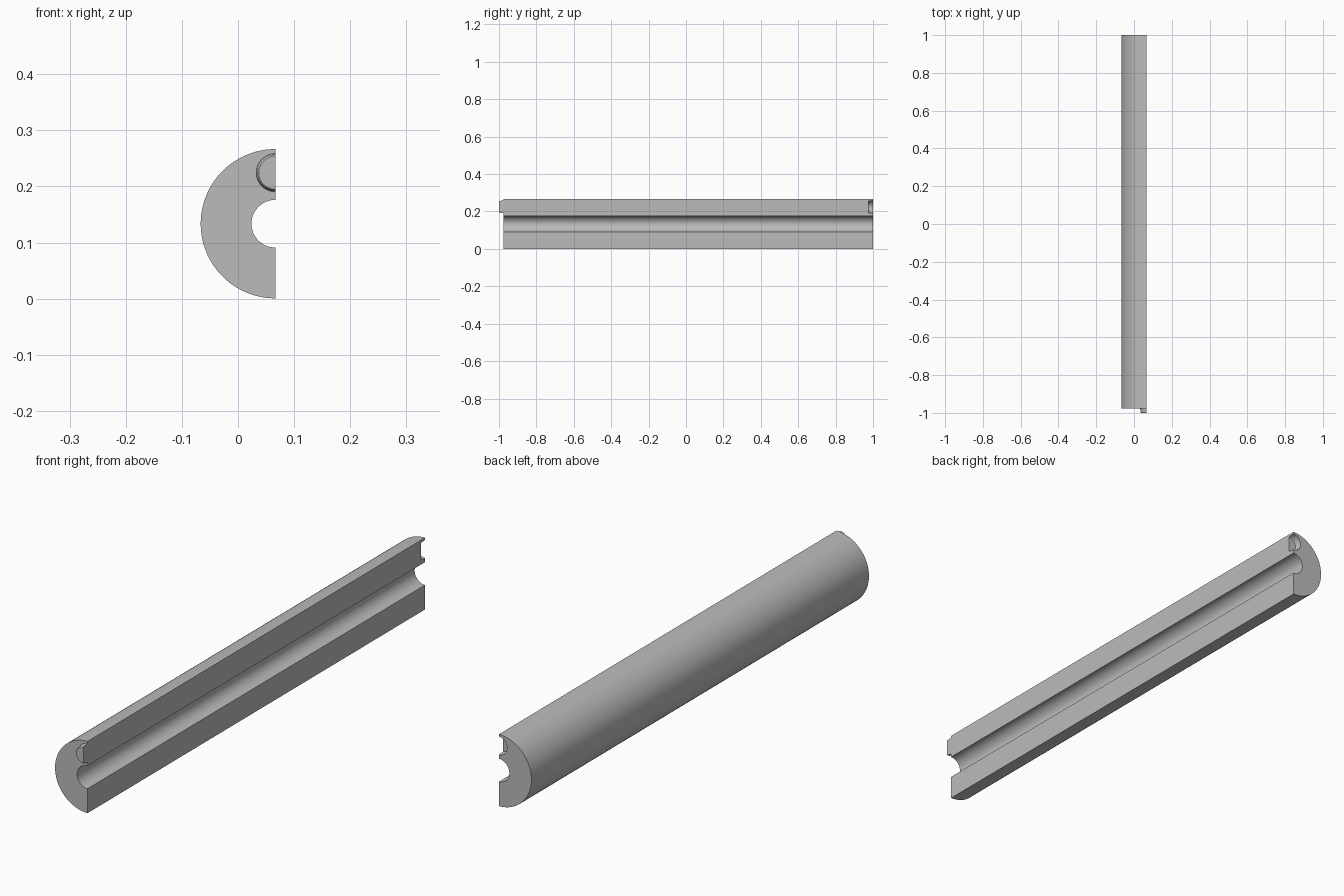
import bpy, bmesh
from math import pi, sin, cos

if "Cube" in bpy.data.objects:
    bpy.data.objects.remove(bpy.data.objects["Cube"])

CUT_X, AXIS_Z = 0.0665, 0.1335   # flat split plane and tube axis
OUTER, BORE = 0.133, 0.0425
FRONT, BACK = -0.976, 1.0
PIN_Z = 0.2245

grey = bpy.data.materials.new("plain grey")
grey.use_nodes = True
colour = (0.5, 0.5, 0.5, 1)
grey.diffuse_color = colour
grey.node_tree.nodes["Principled BSDF"].inputs["Base Color"].default_value = colour


def half_arc(radius, z, steps):
    """Points from top to bottom round the -x side."""
    return [(CUT_X - radius * sin(pi * i / steps), z + radius * cos(pi * i / steps))
            for i in range(steps + 1)]


def finish(name, bm):
    bmesh.ops.recalc_face_normals(bm, faces=bm.faces)
    mesh = bpy.data.meshes.new(name)
    bm.to_mesh(mesh)
    bm.free()
    mesh.materials.append(grey)
    obj = bpy.data.objects.new(name, mesh)
    bpy.context.collection.objects.link(obj)
    return obj


def activate(obj):
    bpy.ops.object.select_all(action='DESELECT')
    obj.select_set(True)
    bpy.context.view_layer.objects.active = obj


def turned(name, rings, full):
    """Turned plug along y from (radius, y) rings; half or full round."""
    bm = bmesh.new()
    loops = []
    for radius, y in rings:
        pts = half_arc(radius, PIN_Z, 32)
        if full:
            pts += [(2 * CUT_X - x, z) for x, z in pts[-2:0:-1]]
        loops.append([bm.verts.new((x, y, z)) for x, z in pts])
    count = len(loops[0])
    for a, b in zip(loops, loops[1:]):
        for i in range(count):
            j = (i + 1) % count
            bm.faces.new((a[i], a[j], b[j], b[i]))
    bm.faces.new(loops[0])
    bm.faces.new(loops[-1])
    return finish(name, bm)


# Half tube: C-shaped section drawn along y
bm = bmesh.new()
section = half_arc(OUTER, AXIS_Z, 64) + half_arc(BORE, AXIS_Z, 40)[::-1]
face = bm.faces.new([bm.verts.new((x, FRONT, z)) for x, z in section])
swept = bmesh.ops.extrude_face_region(bm, geom=[face], use_keep_orig=True)
verts = [v for v in swept["geom"] if isinstance(v, bmesh.types.BMVert)]
bmesh.ops.translate(bm, verts=verts, vec=(0, BACK - FRONT, 0))
tube = finish("half_tube", bm)

# Locating socket sunk into the back end
cutter = turned("socket_cutter", [(0.030, BACK - 0.025), (0.032, BACK - 0.022),
                                  (0.034, BACK + 0.01)], True)
cutter.hide_render = True
cut = tube.modifiers.new("socket", 'BOOLEAN')
cut.operation = 'DIFFERENCE'
cut.solver = 'EXACT'
cut.object = cutter
activate(tube)
bpy.ops.object.modifier_apply(modifier=cut.name)
bpy.data.objects.remove(cutter)

# Locating pin on the front end, with a softened tip
pin = turned("locating_pin", [(0.034, FRONT), (0.0325, -0.994), (0.0315, -0.998),
                              (0.0295, -1.0)], False)

for part in (tube, pin):
    activate(part)
    bpy.ops.object.shade_smooth_by_angle(angle=0.6)
